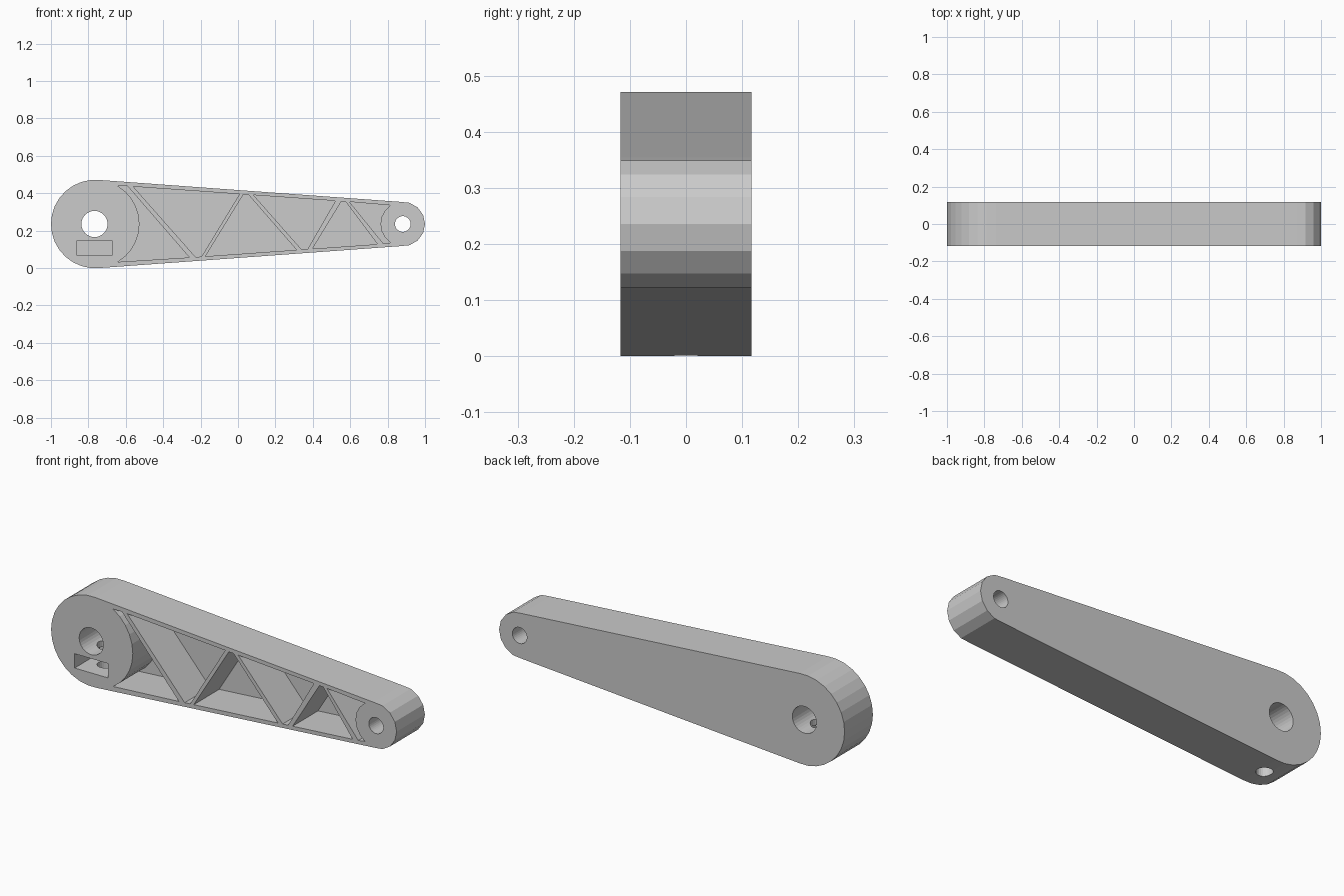
import bpy, bmesh
from math import cos, sin, radians, tau

if "Cube" in bpy.data.objects:
    bpy.data.objects.remove(bpy.data.objects["Cube"])

ZC = 0.2355                  # height of the centre line
HALF = 0.117                 # half thickness
BIG_X, BIG_R = -0.7635, 0.2365
TIP_X, TIP_R = 0.881, 0.119
FLOOR_Y = HALF - 0.024       # pocket floor near the back face


def circle(cx, r, n):
    return [(cx + r * cos(tau * i / n), ZC + r * sin(tau * i / n)) for i in range(n)]


def arc(cx, r, a0, a1, n):
    return [(cx + r * cos(radians(a0 + (a1 - a0) * i / n)),
             ZC + r * sin(radians(a0 + (a1 - a0) * i / n))) for i in range(n + 1)]


def prisms(name, outlines, y0, y1):
    """Extrude closed xz outlines from y0 to y1 into one object."""
    bm = bmesh.new()
    for pts in outlines:
        face = bm.faces.new([bm.verts.new((x, y0, z)) for x, z in pts])
        ext = bmesh.ops.extrude_face_region(bm, geom=[face])
        moved = [v for v in ext["geom"] if isinstance(v, bmesh.types.BMVert)]
        bmesh.ops.translate(bm, verts=moved, vec=(0, y1 - y0, 0))
    bmesh.ops.recalc_face_normals(bm, faces=bm.faces)
    me = bpy.data.meshes.new(name)
    bm.to_mesh(me)
    bm.free()
    ob = bpy.data.objects.new(name, me)
    bpy.context.collection.objects.link(ob)
    return ob


def cut(body, cutter):
    mod = body.modifiers.new(cutter.name, 'BOOLEAN')
    mod.operation = 'DIFFERENCE'
    mod.solver = 'EXACT'
    mod.object = cutter
    bpy.context.view_layer.objects.active = body
    bpy.ops.object.modifier_apply(modifier=mod.name)
    bpy.data.objects.remove(cutter, do_unlink=True)


def top(x):
    return (x, 0.396 - 0.0705 * x)


def bot(x):
    return (x, 2 * ZC - 0.396 + 0.0705 * x)


# Tapered arm: left part of the big round end joined to right part of the tip
big = [p for p in circle(BIG_X, BIG_R, 30) if p[0] < BIG_X + 0.03]
tip = [p for p in circle(TIP_X, TIP_R, 15) if p[0] > TIP_X - 0.02]
tip.sort(key=lambda p: p[1])
arm = prisms("lever_arm", [big + tip], -HALF, HALF)

# Pockets between the zigzag ribs, open at the front
pockets = [
    arc(BIG_X, BIG_R, -59, 59, 10) + [top(-0.59), bot(-0.26)],
    [top(-0.56), top(0.008), bot(-0.195), bot(-0.227)],
    [top(0.029), top(0.056), bot(0.313), bot(-0.174)],
    [top(0.083), top(0.521), bot(0.372), bot(0.34)],
    [top(0.553), top(0.575), bot(0.746), bot(0.398)],
    [top(0.596)] + arc(TIP_X, TIP_R, 123, 237, 6) + [bot(0.778)],
]
cut(arm, prisms("pocket_cutter", pockets, -HALF - 0.1, FLOOR_Y))

# Through holes at both ends
cut(arm, prisms("bore_cutter", [circle(BIG_X - 0.004, 0.07, 32), circle(TIP_X, 0.042, 32)],
                -0.3, 0.3))

# Nut slot in the front of the big end
x0, x1 = BIG_X - 0.1, BIG_X + 0.092
cut(arm, prisms("nut_slot_cutter", [[(x0, 0.07), (x1, 0.07), (x1, 0.145), (x0, 0.145)]],
                -HALF - 0.1, 0.09))

# Clamp screw hole from the underside up into the bore
bpy.ops.mesh.primitive_cylinder_add(vertices=24, radius=0.04, depth=0.336,
                                    location=(BIG_X - 0.004, 0, 0.068))
screw = bpy.context.object
screw.name = "screw_hole_cutter"
cut(arm, screw)
